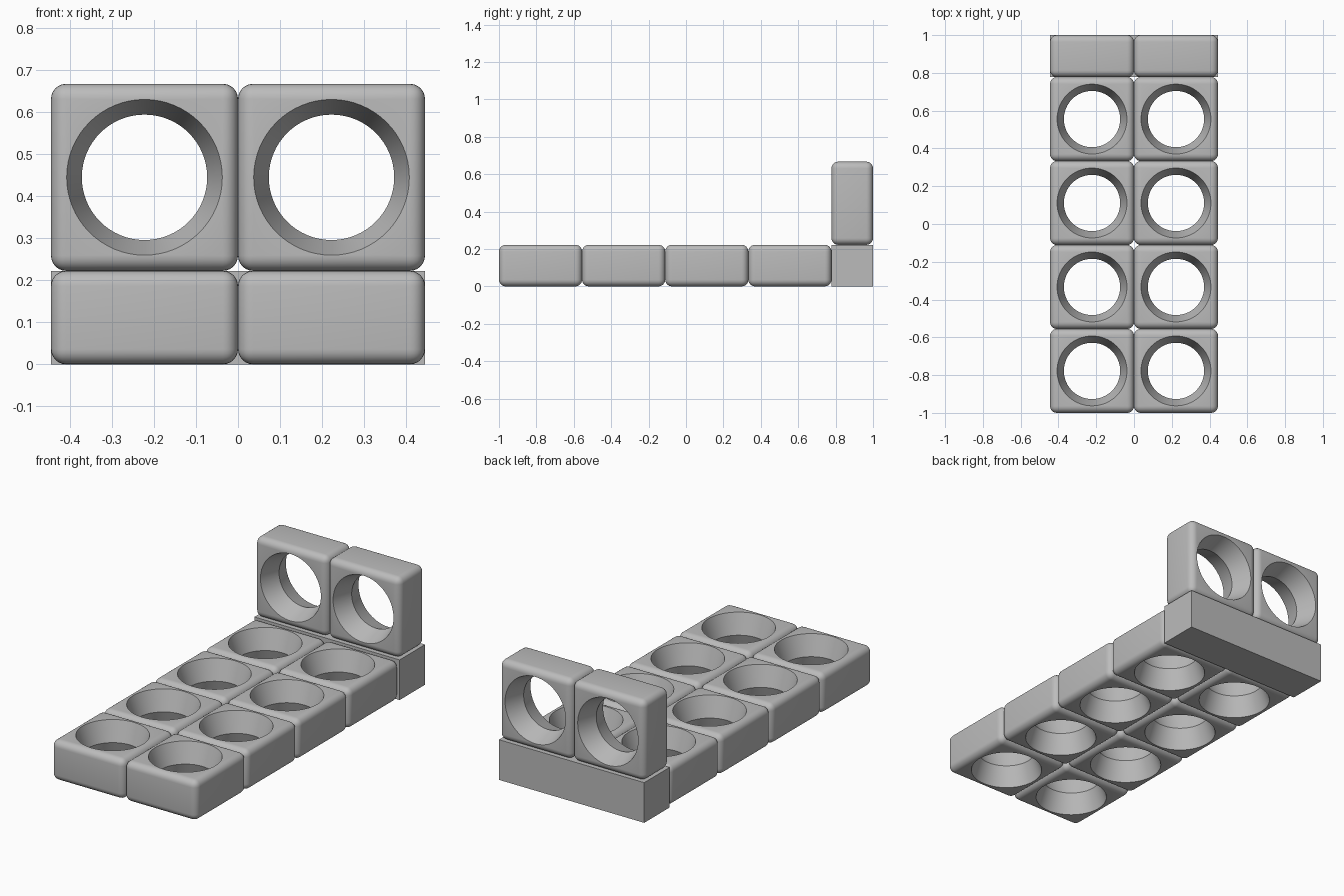
import bpy, bmesh, math
from mathutils import Matrix

old = bpy.data.objects.get("Cube")
if old:
    bpy.data.objects.remove(old, do_unlink=True)

SIZE, THICK = 4 / 9, 2 / 9          # block width and thickness
ROUND = 0.036                       # edge rounding
RIM, WAIST = 0.185, 0.149           # hole radii at the faces and at the middle

grey = bpy.data.materials.new("light grey")
grey.use_nodes = True
COLOUR = (0.5, 0.5, 0.5, 1)
grey.diffuse_color = COLOUR
grey.node_tree.nodes["Principled BSDF"].inputs["Base Color"].default_value = COLOUR


def add_object(name, bm):
    mesh = bpy.data.meshes.new(name)
    bm.to_mesh(mesh)
    bm.free()
    mesh.materials.append(grey)
    obj = bpy.data.objects.new(name, mesh)
    bpy.context.collection.objects.link(obj)
    return obj


def box(name, size):
    bm = bmesh.new()
    bmesh.ops.create_cube(bm, size=1, matrix=Matrix.Diagonal((*size, 1)))
    return add_object(name, bm)


# Hourglass cutter: lofted rings extended a little past both faces
def hourglass(name, sides=64):
    bm = bmesh.new()
    over = 1.2
    wide = WAIST + (RIM - WAIST) * over
    rings = []
    for r, z in ((wide, -over), (WAIST, 0), (wide, over)):
        rings.append([bm.verts.new((r * math.cos(math.tau * i / sides),
                                    r * math.sin(math.tau * i / sides),
                                    z * THICK / 2)) for i in range(sides)])
    for low, high in zip(rings, rings[1:]):
        for i in range(sides):
            j = (i + 1) % sides
            bm.faces.new((low[i], low[j], high[j], high[i]))
    bm.faces.new(rings[0][::-1])
    bm.faces.new(rings[-1])
    return add_object(name, bm)


# One rounded block with its hole
block = box("left_block_1", (SIZE, SIZE, THICK))
cutter = hourglass("hole_cutter")
cutter.hide_render = True
bevel = block.modifiers.new("Rounded edges", "BEVEL")
bevel.width, bevel.segments = ROUND, 6
hole = block.modifiers.new("Hole", "BOOLEAN")
hole.object, hole.operation, hole.solver = cutter, "DIFFERENCE", "EXACT"
bpy.context.view_layer.update()
graph = bpy.context.evaluated_depsgraph_get()
block_mesh = bpy.data.meshes.new_from_object(block.evaluated_get(graph))
block.modifiers.clear()
block.data = block_mesh
bpy.data.objects.remove(cutter, do_unlink=True)

bpy.ops.object.select_all(action="DESELECT")
block.select_set(True)
bpy.context.view_layer.objects.active = block
bpy.ops.object.shade_smooth_by_angle(angle=math.radians(20))
bpy.data.objects.remove(bpy.data.objects["left_block_1"], do_unlink=True)


def place_block(name, location, tilt=0):
    obj = bpy.data.objects.new(name, block_mesh)
    obj.location = location
    obj.rotation_euler.x = tilt
    bpy.context.collection.objects.link(obj)


# Flat rows and the upright pair on both sides
for side, x in (("left", SIZE / 2), ("right", -SIZE / 2)):
    for row in range(4):
        place_block(f"{side}_block_{row + 1}",
                    (x, -1 + SIZE * (row + 0.5), THICK / 2))
    place_block(f"{side}_upright_block",
                (x, 1 - THICK / 2, THICK + SIZE / 2), math.pi / 2)

# Plain bar under the upright blocks
bar = box("back_bar", (2 * SIZE, THICK, THICK))
bar.location = (0, 1 - THICK / 2, THICK / 2)
